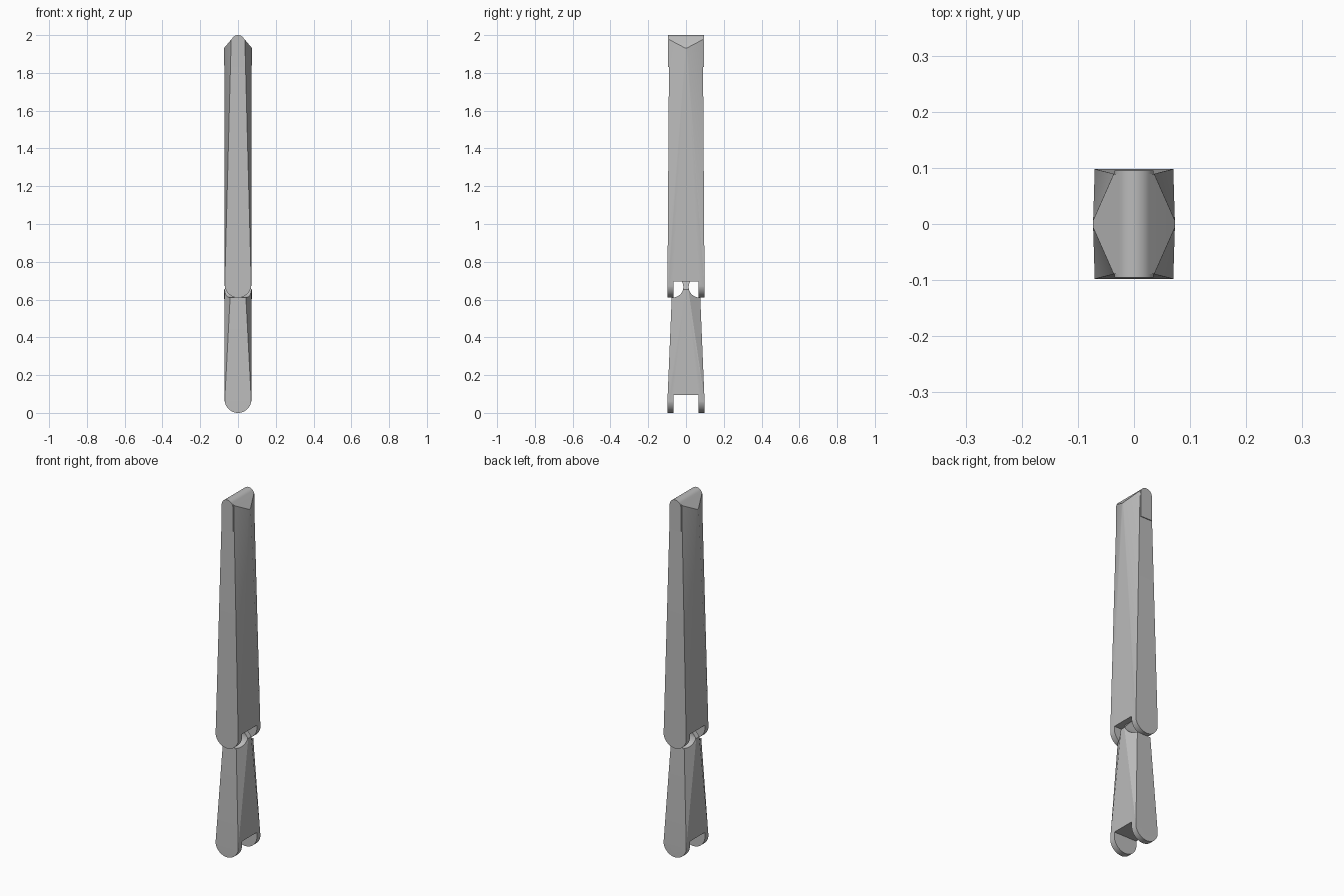
import bpy
import bmesh
from math import sin, cos, pi, radians

cube = bpy.data.objects.get("Cube")
if cube:
    bpy.data.objects.remove(cube, do_unlink=True)

grey = bpy.data.materials.new("plain grey")
grey.use_nodes = True
grey.diffuse_color = (0.5, 0.5, 0.5, 1)
grey.node_tree.nodes["Principled BSDF"].inputs["Base Color"].default_value = (0.5, 0.5, 0.5, 1)


def finish(bm, name):
    bmesh.ops.recalc_face_normals(bm, faces=bm.faces[:])
    mesh = bpy.data.meshes.new(name)
    bm.to_mesh(mesh)
    bm.free()
    obj = bpy.data.objects.new(name, mesh)
    bpy.context.collection.objects.link(obj)
    mesh.materials.append(grey)
    return obj


def prism(name, outline, y0, y1):
    """Extrude an (x, z) outline along y."""
    bm = bmesh.new()
    face = bm.faces.new([bm.verts.new((x, y0, z)) for x, z in outline])
    ext = bmesh.ops.extrude_face_region(bm, geom=[face])
    moved = [v for v in ext["geom"] if isinstance(v, bmesh.types.BMVert)]
    bmesh.ops.translate(bm, verts=moved, vec=(0, y1 - y0, 0))
    return finish(bm, name)


def side_prism(name, outline):
    """Extrude a (y, z) outline along x, right through the model."""
    obj = prism(name, outline, -0.2, 0.2)
    for v in obj.data.vertices:
        v.co.x, v.co.y = v.co.y, v.co.x
    obj.data.flip_normals()
    return obj


def arc(cx, cz, r, start, end, n=24):
    return [(cx + r * cos(radians(start + (end - start) * i / n)),
             cz + r * sin(radians(start + (end - start) * i / n))) for i in range(n + 1)]


def boolean(obj, cutter, operation):
    mod = obj.modifiers.new("shape", 'BOOLEAN')
    mod.operation, mod.object, mod.solver = operation, cutter, 'EXACT'
    bpy.context.view_layer.objects.active = obj
    bpy.ops.object.modifier_apply(modifier=mod.name)
    bpy.data.objects.remove(cutter, do_unlink=True)


def smooth(obj, angle=25):
    bpy.ops.object.select_all(action='DESELECT')
    obj.select_set(True)
    bpy.context.view_layer.objects.active = obj
    bpy.ops.object.shade_smooth_by_angle(angle=radians(angle))


def link(name, bottom, top, low_depth, top_depth, slot_top):
    """Rectangular foot blending to a six-sided head, with round foot and ridged top."""
    bm = bmesh.new()
    shoulder = top - 0.07
    for s in (-1, 1):
        for t in (-1, 1):
            for z in (bottom - 0.02, bottom + 0.07):
                bm.verts.new((s * 0.07, t * low_depth, z))
            for z in (shoulder, top + 0.02):
                bm.verts.new((s * 0.035, t * top_depth, z))
        for z in (shoulder, top + 0.02):
            bm.verts.new((s * 0.073, 0, z))
    hull = bmesh.ops.convex_hull(bm, input=bm.verts[:])
    inner = {g for g in hull["geom_interior"] if isinstance(g, bmesh.types.BMVert)}
    bmesh.ops.delete(bm, geom=list(inner), context='VERTS')
    body = finish(bm, name)
    # side outline: round foot, sloped shoulders, rounded ridge
    outline = (arc(0, bottom + 0.071, 0.071, 180, 360)
               + [(0.08, bottom + 0.075), (0.08, top - 0.076)]
               + arc(0, top - 0.035, 0.035, 40, 140, 16)
               + [(-0.08, top - 0.076), (-0.08, bottom + 0.075)])
    boolean(body, prism("outline_cutter", outline, -0.2, 0.2), 'INTERSECT')
    # slot between the two prongs
    h = 0.066
    slot = [(-h, bottom - 0.1), (h, bottom - 0.1), (h, slot_top), (-h, slot_top)]
    boolean(body, side_prism("slot_cutter", slot), 'DIFFERENCE')
    return body


upper = link("upper_link", 0.61, 2.0, 0.098, 0.089, 0.695)
lower = link("lower_link", 0.0, 0.72, 0.098, 0.07, 0.095)

# concave neck on the lower link, inside the upper prongs
for s in (-1, 1):
    scoop = arc(s * 0.07, 0.667, 0.056, 0, 360 - 360 / 32, 31)
    boolean(lower, side_prism("scoop_cutter", scoop), 'DIFFERENCE')

smooth(upper)
smooth(lower)

# raised round-topped pads on both ends of the head
pad = arc(0, 1.965, 0.035, 0, 180) + [(-0.035, 1.83), (0.035, 1.83)]
for label, s in (("front", -1), ("back", 1)):
    smooth(prism(label + "_head_pad", pad, s * 0.085, s * 0.095))
